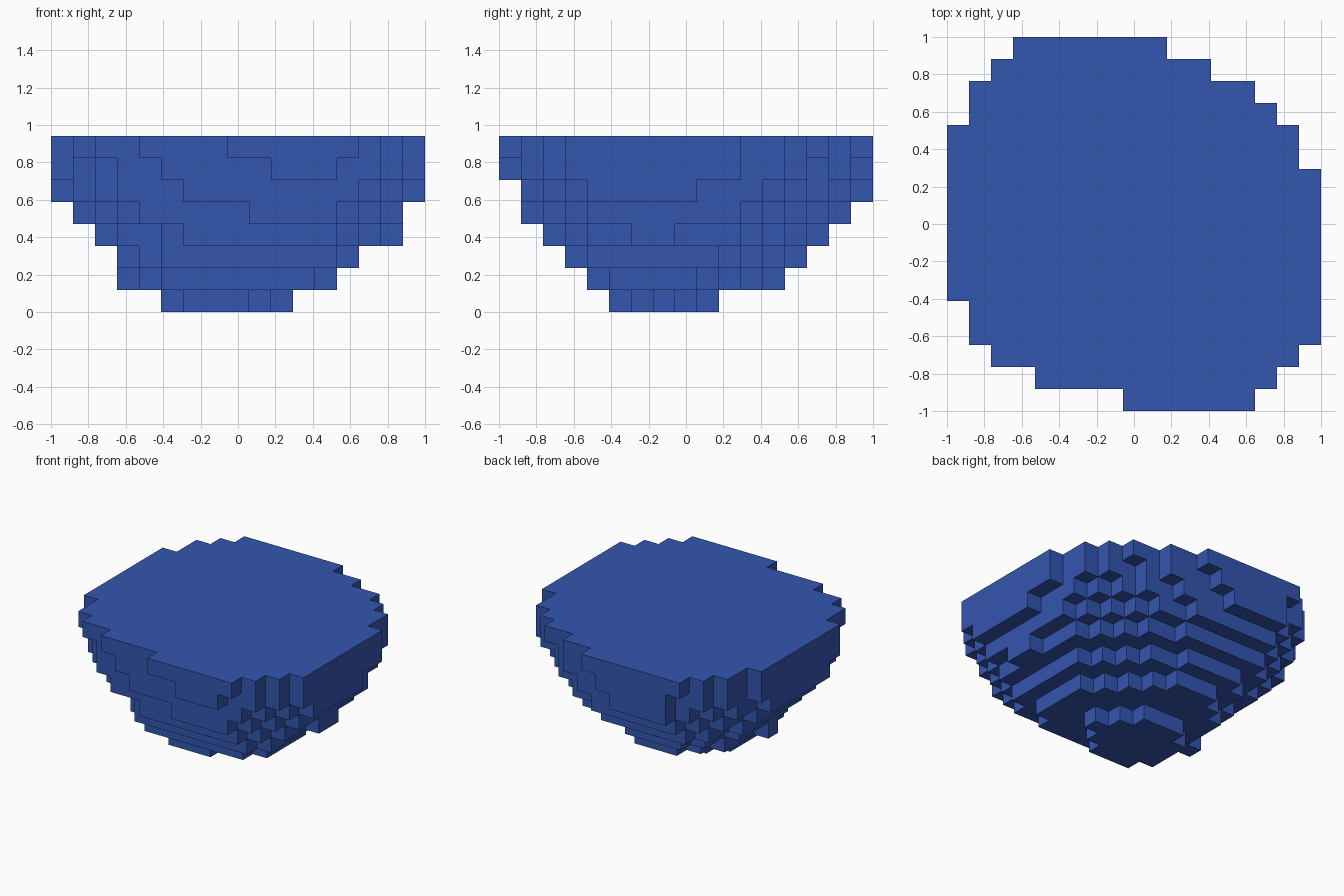
import bpy
import bmesh

# Remove the default cube only
default_cube = bpy.data.objects.get("Cube")
if default_cube:
    bpy.data.objects.remove(default_cube, do_unlink=True)

GRID = 17
CELL = 2 / GRID


def make_material(name, color):
    material = bpy.data.materials.new(name)
    material.use_nodes = True
    material.diffuse_color = color
    material.node_tree.nodes["Principled BSDF"].inputs["Base Color"].default_value = color
    return material


def corner_cut(stairs, row):
    """Cells trimmed from a row by a corner staircase, outermost row first."""
    return stairs[row] if row < len(stairs) else 0


def tier_cells(level, x_span, y_span, front_left, front_right, back_left, back_right):
    """Cells of one slab: a rectangle whose four corners are trimmed in steps."""
    (x_start, x_end), (y_start, y_end) = x_span, y_span
    for y in range(y_start, y_end):
        from_front, from_back = y - y_start, y_end - 1 - y
        low = x_start + max(corner_cut(front_left, from_front), corner_cut(back_left, from_back))
        high = x_end - max(corner_cut(front_right, from_front), corner_cut(back_right, from_back))
        for x in range(low, high):
            yield (x, y, level)


def add_cell_face(mesh, cell, axis, side):
    """One square of a cell, facing along the axis towards the given side."""
    u, v = (axis + 1) % 3, (axis + 2) % 3
    corners = [(0, 0), (1, 0), (1, 1), (0, 1)]
    if side < 0:
        corners.reverse()
    verts = []
    for du, dv in corners:
        point = list(cell)
        point[axis] += max(side, 0)
        point[u] += du
        point[v] += dv
        x, y, z = point
        verts.append(mesh.verts.new((x * CELL - 1, y * CELL - 1, z * CELL)))
    mesh.faces.new(verts)


def build_blocks(name, cells, material):
    """Outer skin of a set of cells as one welded, flat-shaded mesh."""
    mesh = bmesh.new()
    for cell in sorted(cells):
        for axis in range(3):
            for side in (-1, 1):
                neighbour = list(cell)
                neighbour[axis] += side
                if tuple(neighbour) not in cells:
                    add_cell_face(mesh, cell, axis, side)
    bmesh.ops.remove_doubles(mesh, verts=mesh.verts[:], dist=CELL / 100)
    data = bpy.data.meshes.new(name)
    mesh.to_mesh(data)
    mesh.free()
    data.materials.append(material)
    obj = bpy.data.objects.new(name, data)
    bpy.context.collection.objects.link(obj)
    return obj


# Tiers from the base up: spans in cells, then the corner staircases
# (low-x front, high-x front, low-x back, high-x back)
tiers = [
    dict(x_span=(5, 11), y_span=(5, 10), front_left=[1], front_right=[2, 1],
         back_left=[1], back_right=[2, 1]),
    dict(x_span=(3, 13), y_span=(4, 13), front_left=[2, 1, 1], front_right=[1],
         back_left=[3, 2, 1, 1, 1], back_right=[4, 3, 2, 1]),
    dict(x_span=(3, 14), y_span=(3, 14), front_left=[2, 1, 1], front_right=[1],
         back_left=[2, 1, 1], back_right=[5, 3, 2, 1]),
    dict(x_span=(2, 16), y_span=(2, 15), front_left=[4, 3, 1, 1], front_right=[3, 2, 1, 1],
         back_left=[2, 1, 1], back_right=[6, 4, 3, 2, 1, 1, 1]),
    dict(x_span=(1, 16), y_span=(1, 16), front_left=[8, 3, 2, 1, 1], front_right=[3, 2, 1],
         back_left=[3, 2, 1, 1], back_right=[6, 4, 3, 2, 1]),
    dict(x_span=(0, GRID), y_span=(1, GRID), front_left=[6, 3, 2, 1, 1], front_right=[3, 2, 1],
         back_left=[4, 3, 2, 1, 1], back_right=[9, 6, 4, 3, 2, 1, 1, 1]),
    dict(x_span=(0, GRID), y_span=(0, GRID), front_left=[10, 5, 3, 2, 1], front_right=[4, 2, 1],
         back_left=[4, 2, 1, 1], back_right=[8, 5, 4, 2, 1, 1]),
    dict(x_span=(0, GRID), y_span=(0, GRID), front_left=[8, 4, 2, 1, 1], front_right=[3, 2, 1],
         back_left=[3, 2, 1, 1], back_right=[7, 5, 3, 2, 1, 1]),
]

blue = make_material("blue", (0.034, 0.093, 0.434, 1))
cells = {cell for level, tier in enumerate(tiers) for cell in tier_cells(level, **tier)}
build_blocks("stepped_bowl", cells, blue)
